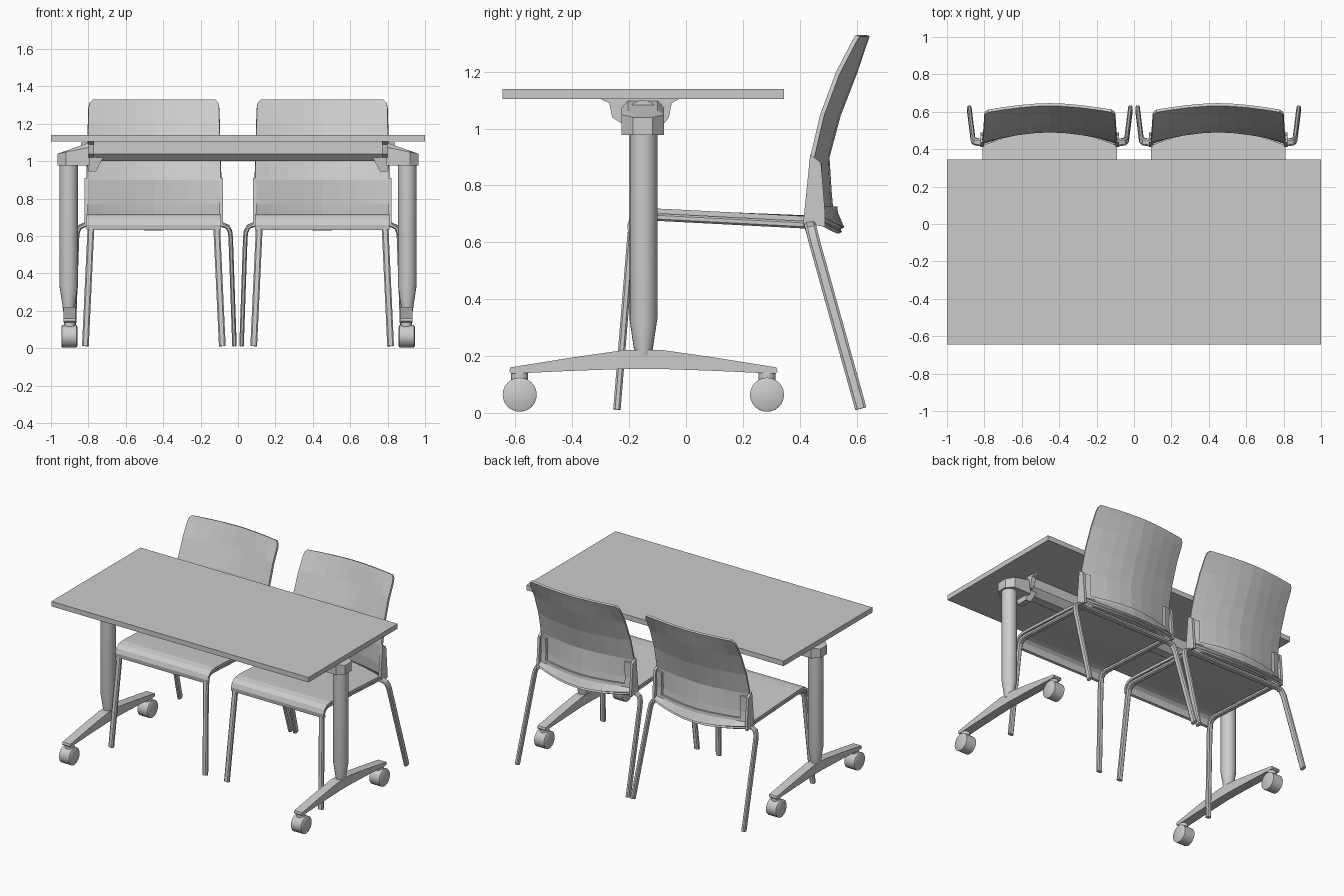
import bpy, math
from mathutils import Vector

if "Cube" in bpy.data.objects:
    bpy.data.objects.remove(bpy.data.objects["Cube"])


def make(name, verts, faces, smooth=False):
    me = bpy.data.meshes.new(name)
    me.from_pydata([tuple(v) for v in verts], [], faces)
    ob = bpy.data.objects.new(name, me)
    bpy.context.collection.objects.link(ob)
    bpy.context.view_layer.objects.active = ob
    bpy.ops.object.select_all(action='DESELECT')
    ob.select_set(True)
    bpy.ops.object.mode_set(mode='EDIT')
    bpy.ops.mesh.select_all(action='SELECT')
    if len(faces) and not name.endswith("sheet"):
        bpy.ops.mesh.normals_make_consistent(inside=False)
    bpy.ops.object.mode_set(mode='OBJECT')
    if smooth:
        bpy.ops.object.shade_smooth_by_angle(angle=math.radians(35))
    return ob


def loft(name, rings, smooth=False):
    """Closed solid through rings with equal point counts."""
    n = len(rings[0])
    verts = [p for r in rings for p in r]
    faces = [(i * n + j, i * n + (j + 1) % n, (i + 1) * n + (j + 1) % n, (i + 1) * n + j)
             for i in range(len(rings) - 1) for j in range(n)]
    faces += [tuple(range(n))[::-1], tuple(range(len(verts) - n, len(verts)))]
    return make(name, verts, faces, smooth)


def prism_x(name, prof, x0, x1):
    return loft(name, [[(x, y, z) for y, z in prof] for x in (x0, x1)])


def lathe_z(name, x, y, prof, n=20):
    return loft(name, [[(x + r * math.cos(2 * math.pi * k / n), y + r * math.sin(2 * math.pi * k / n), z)
                        for k in range(n)] for r, z in prof], True)


def lathe_x(name, y, z, prof, n=24):
    return loft(name, [[(x, y + r * math.cos(2 * math.pi * k / n), z + r * math.sin(2 * math.pi * k / n))
                        for k in range(n)] for r, x in prof], True)


def sweep(name, path, side, a, b):
    """Flat tube: half width a along side, half thickness b."""
    pts, s, rings = [Vector(p) for p in path], Vector(side), []
    for i, p in enumerate(pts):
        t = (pts[min(i + 1, len(pts) - 1)] - pts[max(i - 1, 0)]).normalized()
        w = (s - t * s.dot(t)).normalized()
        n = t.cross(w)
        rings.append([p + w * a * u + n * b * v for u, v in
                      ((1, .5), (.6, 1), (-.6, 1), (-1, .5), (-1, -.5), (-.6, -1), (.6, -1), (1, -.5))])
    return loft(name, rings, True)


def sheet(name, f, us, vs, thick):
    n = len(us)
    verts = [f(u, v) for v in vs for u in us]
    faces = [(i * n + j, i * n + j + 1, (i + 1) * n + j + 1, (i + 1) * n + j)
             for i in range(len(vs) - 1) for j in range(n - 1)]
    ob = make(name + "_sheet", verts, faces)
    m = ob.modifiers.new("thickness", 'SOLIDIFY')
    m.thickness, m.offset = thick, -1
    return ob


# ---- table ----
prism_x("table_top", [(-.645, 1.105), (.345, 1.105), (.345, 1.14), (-.645, 1.14)], -1, 1)
prism_x("cross_beam", [(-.22, 1.105), (-.22, 1.04), (-.18, 1.0), (-.12, 1.0), (-.08, 1.04), (-.08, 1.105)], -.77, .77)
for s, side in ((-1, "left"), (1, "right")):
    X = .905 * s
    lathe_z(side + "_column", X, -.15, [(.03, .2), (.034, .23), (.049, .33), (.049, .99)])
    # head with octagonal nose and sloping top
    plan = [(.79, -.075), (.92, -.075), (.965, -.035), (.965, .035), (.92, .075), (.79, .075)]
    loft(side + "_head", [[(s * x, y - .152, .977) for x, y in plan],
                          [(s * x, y - .152, 1.04 + (.965 - x) * .2) for x, y in plan],
                          [(s * (x * .8 + .165), y * .7 - .152, 1.05 + (.965 - x) * .28) for x, y in plan]])
    lathe_x(side + "_pivot", -.152, 1.045, [(.055, s * .76), (.055, s * .84)])
    prism_x(side + "_top_bracket", [(-.305, 1.106), (-.27, 1.09), (-.26, 1.04), (-.23, 1.02),
                                    (-.075, 1.02), (-.06, 1.04), (-.05, 1.09), (-.02, 1.106)], s * .77, s * .80)
    loft(side + "_latch", [[(s * x, y, .945) for x, y in ((.76, -.19), (.8, -.19), (.8, -.11), (.76, -.11))],
                           [(s * x, y, 1.02) for x, y in ((.72, -.2), (.81, -.2), (.81, -.1), (.72, -.1))]])
    # foot and casters
    prism_x(side + "_foot", [(-.622, .145), (-.615, .138), (-.4, .148), (-.2, .155), (-.1, .155), (.1, .148),
                             (.315, .138), (.322, .145), (.318, .16), (.1, .195), (-.09, .222),
                             (-.21, .222), (-.4, .195), (-.618, .16)], s * .87, s * .932)
    for y, end in ((-.585, "front"), (.285, "back")):
        lathe_z(f"{side}_{end}_caster_stem", s * .9, y, [(.03, .1), (.03, .142)], 12)
        lathe_x(f"{side}_{end}_caster_wheel", y, .064,
                [(.052, s * .859), (.06, s * .864), (.06, s * .94), (.052, s * .945)])

# ---- chair, built around x = 0 ----
U = [-1, -.78, -.5, -.25, 0, .25, .5, .78, 1]
ROWS = [(.63, .475, .535, .355), (.70, .435, .505, .36), (.77, .428, .498, .36), (.9, .437, .49, .358),
        (1.05, .472, .53, .354), (1.2, .528, .588, .35), (1.29, .575, .618, .348),
        (1.315, .588, .627, .343), (1.33, .598, .632, .328)]


def back_pt(u, z, off=0.0):
    """Point on the curved backrest front surface."""
    i = 0
    while i < len(ROWS) - 2 and z > ROWS[i + 1][0]:
        i += 1
    a, b = ROWS[i], ROWS[i + 1]
    t = (z - a[0]) / (b[0] - a[0])
    e, m, w = (a[k] + (b[k] - a[k]) * t for k in (1, 2, 3))
    lift = .03 * u * u if z < .66 else 0
    return (u * w, m + (e - m) * abs(u) ** 1.7 + off, z + lift)


SEAT = [(-.203, .632), (-.207, .66), (-.196, .69), (-.17, .711), (-.13, .719), (-.08, .718), (.15, .706), (.42, .692)]


def seat_pt(u, i):
    y, z = SEAT[i]
    if i == len(SEAT) - 1:
        y += .085 * (1 - abs(u) ** 1.7)
    return (u * .36, y, z)


first = set(bpy.data.objects)
sheet("seat", seat_pt, U, range(len(SEAT)), .018)
sheet("backrest", back_pt, U, [r[0] for r in ROWS], .015)
sheet("back_band", lambda u, z: back_pt(u, z, .012), U, [.645, .70, .725], .018)
for s, side in ((-1, "left"), (1, "right")):
    us = sorted((s * .84, s * 1.0))
    sheet(side + "_back_bracket", lambda u, z: back_pt(u, z, .012), us, [.7, .77, .88], .018)
    prism_x(side + "_back_cheek", [(.412, .665), (.437, .91), (.475, .88), (.488, .72), (.49, .655)],
            s * .352, s * .37)
    # side rail bending down into the front leg
    sweep(side + "_front_leg", [(s * .335, .43, .661), (s * .335, -.13, .69), (s * .335, -.165, .684),
                                (s * .336, -.186, .665), (s * .337, -.193, .63), (s * .366, -.243, .012)],
          (1, 0, 0), .018, .013)
# rear legs and cross bar as one bent tube
half = [(.33, .432, .662), (.37, .436, .66), (.396, .44, .648), (.408, .447, .62), (.411, .455, .59), (.431, .615, .015)]
sweep("rear_legs", [(-x, y, z) for x, y, z in half[::-1]] + half, (0, 1, .1), .02, .012)

# ---- place two chairs ----
for ob in [o for o in bpy.data.objects if o not in first]:
    twin = ob.copy()
    bpy.context.collection.objects.link(twin)
    ob.name, twin.name = "left_chair_" + ob.name, "right_chair_" + ob.name
    ob.location.x, twin.location.x = -.45, .45
